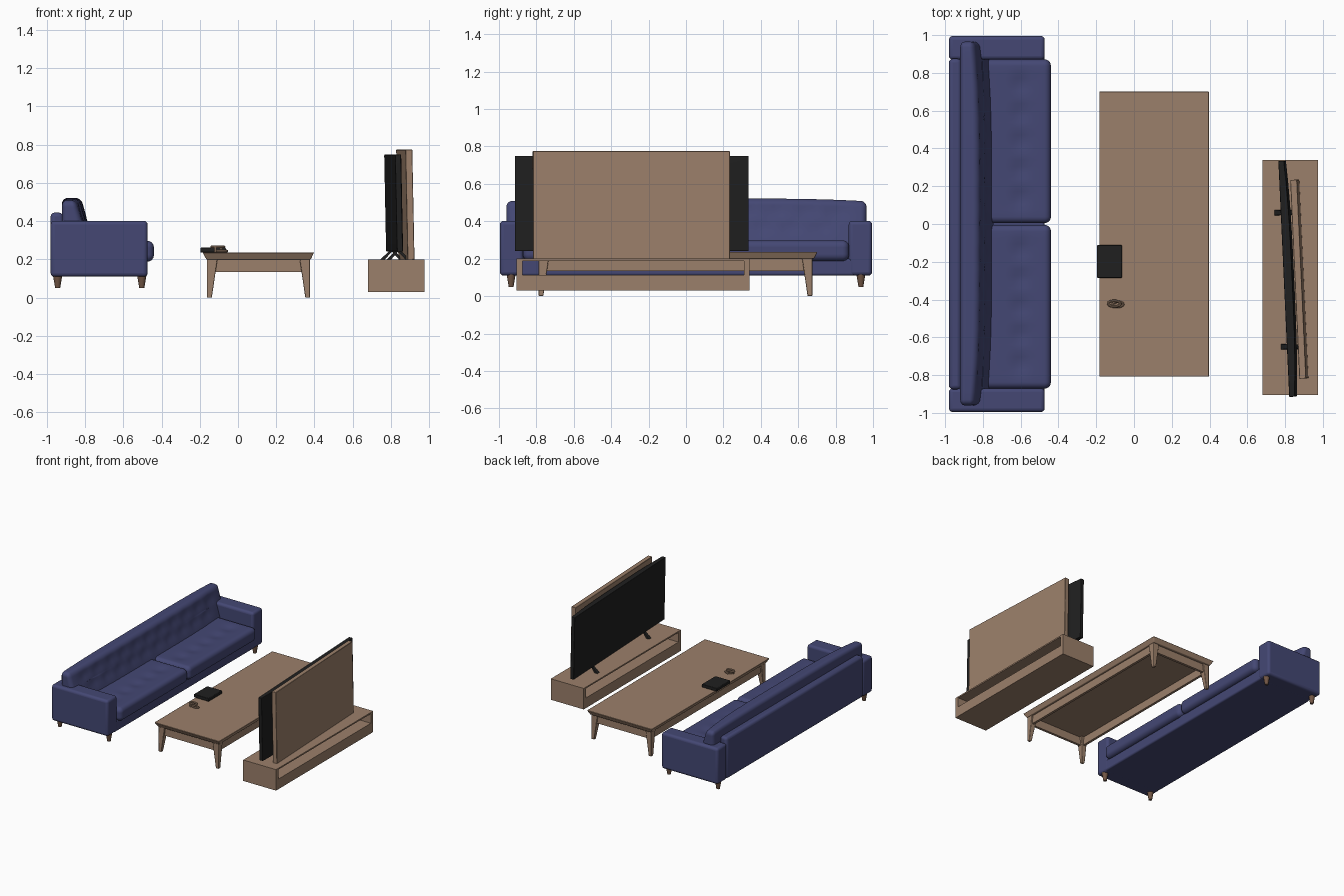
import bpy, bmesh, math
from mathutils import Vector, Matrix

if "Cube" in bpy.data.objects:
    bpy.data.objects.remove(bpy.data.objects["Cube"])


def material(name, rgb):
    m = bpy.data.materials.new(name)
    m.diffuse_color = (*rgb, 1)
    m.use_nodes = True
    m.node_tree.nodes["Principled BSDF"].inputs["Base Color"].default_value = m.diffuse_color
    return m


WOOD = material("light wood", (0.33, 0.215, 0.145))
DARK_WOOD = material("dark wood", (0.17, 0.095, 0.06))
BLUE = material("blue fabric", (0.058, 0.064, 0.175))
BLACK = material("black", (0.014, 0.014, 0.014))


def finish(name, bm, mat, bevel=0.0, segments=3, matrix=None):
    bmesh.ops.recalc_face_normals(bm, faces=bm.faces[:])
    if matrix is not None:
        bm.transform(matrix)
    me = bpy.data.meshes.new(name)
    bm.to_mesh(me)
    bm.free()
    me.materials.append(mat)
    ob = bpy.data.objects.new(name, me)
    bpy.context.collection.objects.link(ob)
    bpy.ops.object.select_all(action='DESELECT')
    ob.select_set(True)
    bpy.context.view_layer.objects.active = ob
    bpy.ops.object.shade_smooth_by_angle(angle=math.radians(35))
    if bevel:
        b = ob.modifiers.new("rounding", 'BEVEL')
        b.width, b.segments = bevel, segments
        b.limit_method = 'ANGLE'
        # keep rounding before the smoothing step
        ob.modifiers.move(len(ob.modifiers) - 1, 0)
    return ob


def add_box(bm, lo, hi):
    lo, hi = Vector(lo), Vector(hi)
    geo = bmesh.ops.create_cube(bm, size=1)
    for v in geo["verts"]:
        v.co = Vector([(lo[i] + hi[i]) / 2 + v.co[i] * (hi[i] - lo[i]) for i in range(3)])


def boxes(name, spans, mat, bevel=0.0, segments=3, matrix=None):
    bm = bmesh.new()
    for lo, hi in spans:
        add_box(bm, lo, hi)
    return finish(name, bm, mat, bevel, segments, matrix)


def tapered(name, bottom, top, z0, z1, mat, bevel=0.0):
    """Solid between two rectangles given as (x0, x1, y0, y1)."""
    bm = bmesh.new()
    add_box(bm, (0, 0, 0), (1, 1, 1))
    for v in bm.verts:
        r = top if v.co.z > 0.5 else bottom
        v.co = (r[round(v.co.x)], r[2 + round(v.co.y)], z1 if v.co.z > 0.5 else z0)
    return finish(name, bm, mat, bevel, 2)


def soft_box(name, lo, hi, r, cells, mat, deform, matrix=None):
    """Rounded box with a dense grid, reshaped by deform(co)."""
    bm = bmesh.new()
    bmesh.ops.create_cube(bm, size=1)
    bmesh.ops.subdivide_edges(bm, edges=bm.edges[:], cuts=cells - 1, use_grid_fill=True)
    centre = (Vector(lo) + Vector(hi)) / 2
    half = (Vector(hi) - Vector(lo)) / 2

    def place(u, h):
        i, k = round((u + 0.5) * cells), 4
        if i <= k:
            return -h + r * i / k
        if i >= cells - k:
            return h - r * (cells - i) / k
        return -(h - r) + 2 * (h - r) * (i - k) / (cells - 2 * k)

    for v in bm.verts:
        p = Vector([place(v.co[i], half[i]) for i in range(3)])
        core = Vector([max(-(half[i] - r), min(half[i] - r, p[i])) for i in range(3)])
        d = p - core
        if d.length > 1e-6:
            p = core + d.normalized() * r
        v.co = deform(p + centre)
    return finish(name, bm, mat, matrix=matrix)


def dimple(a, b, buttons, depth, size):
    return sum(depth * math.exp(-((a - p) ** 2 + (b - q) ** 2) / (2 * size * size)) for p, q in buttons)


# --- Sofa ---
boxes("sofa_base", [((-0.97, -0.9, 0.11), (-0.475, 0.9, 0.2))], BLUE, 0.012)
boxes("sofa_back_frame", [((-0.98, -0.875, 0.11), (-0.915, 0.875, 0.445))], BLUE, 0.02)
for s, side in ((-1, "right"), (1, "left")):
    y0, y1 = sorted((s * 0.87, s * 0.995))
    boxes(f"{side}_arm", [((-0.98, y0, 0.11), (-0.473, y1, 0.402))], BLUE, 0.02, 4)

    # seat cushion with a row of tufts
    c0, c1 = sorted((s * 0.004, s * 0.872))
    tufts = [(x, s * (0.438 + k * 0.25)) for x in (-0.6,) for k in (-1.2, 0, 1.2)]
    tufts += [(-0.6, s * (0.438 + k * 0.15)) for k in (-1, 1)]

    def seat_shape(p, tufts=tufts):
        if p.z > 0.26:
            p.z -= dimple(p.x, p.y, tufts, 0.012, 0.035)
        return p

    soft_box(f"{side}_seat_cushion", (-0.82, c0, 0.188), (-0.44, c1, 0.298), 0.035, 32, BLUE, seat_shape)

    # short round legs
    for x, where in ((-0.943, "back"), (-0.503, "front")):
        bm = bmesh.new()
        bmesh.ops.create_cone(bm, cap_ends=True, segments=20, radius1=0.013, radius2=0.024, depth=0.065,
                              matrix=Matrix.Translation((x, s * 0.935, 0.0825)))
        finish(f"{where}_{side}_sofa_leg", bm, DARK_WOOD)

# leaning back cushion: two rows of tufts, thinner at the top and ends
rows = [(-0.8 + 0.16 * k, 0.45) for k in range(11)] + [(-0.72 + 0.16 * k, 0.365) for k in range(10)]


def back_shape(p):
    t = (p.x + 0.92) / 0.1
    front = -0.82 + (0.52 - p.z) * 0.3 - 0.03 * abs(p.y / 0.96) ** 4
    front -= dimple(p.y, p.z, rows, 0.012, 0.03) if t > 0.6 else 0
    x = -0.92 + t * (front + 0.92)
    z = p.z - (0.015 * abs(p.y / 0.96) ** 4 if p.z > 0.4 else 0)
    return Vector((x, p.y, z))


soft_box("back_cushion", (-0.92, -0.96, 0.24), (-0.82, 0.965, 0.522), 0.03, 48, BLUE, back_shape)

# --- Coffee table ---
tapered("table_top", (-0.165, 0.38, -0.79, 0.685), (-0.185, 0.398, -0.81, 0.703), 0.2, 0.237, WOOD, 0.004)
boxes("table_apron", [
    ((-0.15, -0.775, 0.135), (-0.13, 0.665, 0.205)),
    ((0.345, -0.775, 0.135), (0.365, 0.665, 0.205)),
    ((-0.15, -0.775, 0.135), (0.365, -0.755, 0.205)),
    ((-0.15, 0.645, 0.135), (0.365, 0.665, 0.205))], WOOD)


def leg_span(outer, s):
    """Bottom and top extent of a leg whose outer face is at outer, on side s."""
    return sorted((outer, outer - s * 0.025)), sorted((outer, outer - s * 0.055))


for sx, x in ((-1, -0.162), (1, 0.377)):
    for sy, y in ((-1, -0.788), (1, 0.675)):
        bx, tx = leg_span(x, sx)
        by, ty = leg_span(y, sy)
        name = ("front" if sy < 0 else "back") + ("_left" if sx < 0 else "_right") + "_table_leg"
        tapered(name, (*bx, *by), (*tx, *ty), 0, 0.205, WOOD, 0.004)

# --- Things on the table ---
boxes("book", [((-0.197, -0.285, 0.236), (-0.064, -0.112, 0.262))], BLACK, 0.004, 2)


def oval_ring(name, x, y, z, rx, ry, thick):
    bm = bmesh.new()
    n, m = 24, 8
    grid = []
    for i in range(n):
        a = 2 * math.pi * i / n
        ring = []
        for j in range(m):
            b = 2 * math.pi * j / m
            k = thick * math.cos(b)
            ring.append(bm.verts.new((x + (rx + k) * math.cos(a), y + (ry + k) * math.sin(a),
                                      z + thick * math.sin(b))))
        grid.append(ring)
    for i in range(n):
        for j in range(m):
            bm.faces.new((grid[i][j], grid[(i + 1) % n][j],
                          grid[(i + 1) % n][(j + 1) % m], grid[i][(j + 1) % m]))
    finish(name, bm, WOOD)


oval_ring("ornament_upper_ring", -0.105, -0.422, 0.266, 0.032, 0.015, 0.007)
oval_ring("ornament_lower_ring", -0.085, -0.425, 0.244, 0.027, 0.013, 0.007)
boxes("ornament_post", [((-0.125, -0.442, 0.237), (-0.113, -0.432, 0.266)),
                        ((-0.095, -0.414, 0.237), (-0.083, -0.402, 0.266))], WOOD, 0.003, 2)

# --- Low media stand, open through the upper half ---
boxes("media_stand", [
    ((0.68, -0.905, 0.03), (0.975, 0.34, 0.112)),
    ((0.68, -0.905, 0.112), (0.975, -0.875, 0.2)),
    ((0.68, 0.31, 0.112), (0.975, 0.34, 0.2)),
    ((0.68, -0.905, 0.189), (0.975, 0.34, 0.2))], WOOD)


def lean(x, y, z):
    return Matrix.Translation((x, y, z)) @ Matrix.Rotation(0.046, 4, 'Z') @ Matrix.Rotation(-0.02, 4, 'Y')


# --- Screen with a bulging back, and the wood panel behind it ---
def screen_shape(p):
    if p.x > 0:
        p.x *= 1.25 * (1 - 0.6 * abs(p.y / 0.625) ** 3)
    return p


soft_box("screen", (-0.02, -0.625, -0.254), (0.02, 0.625, 0.254), 0.005, 20, BLACK, screen_shape,
         lean(0.818, -0.29, 0.495))
boxes("back_panel", [((-0.018, -0.527, -0.288), (0.018, 0.527, 0.288))], WOOD, 0.002, 1,
      lean(0.875, -0.292, 0.487))

# splayed feet under the screen
for x, y, side in ((0.805, 0.06, "left"), (0.838, -0.65, "right")):
    for s, end in ((-1, "front"), (1, "rear")):
        tip = x + s * 0.05
        tapered(f"{side}_{end}_screen_foot", (tip - 0.012, tip + 0.012, y - 0.014, y + 0.014),
                (x - 0.008, x + 0.008, y - 0.01, y + 0.01), 0.199, 0.25, BLACK)
